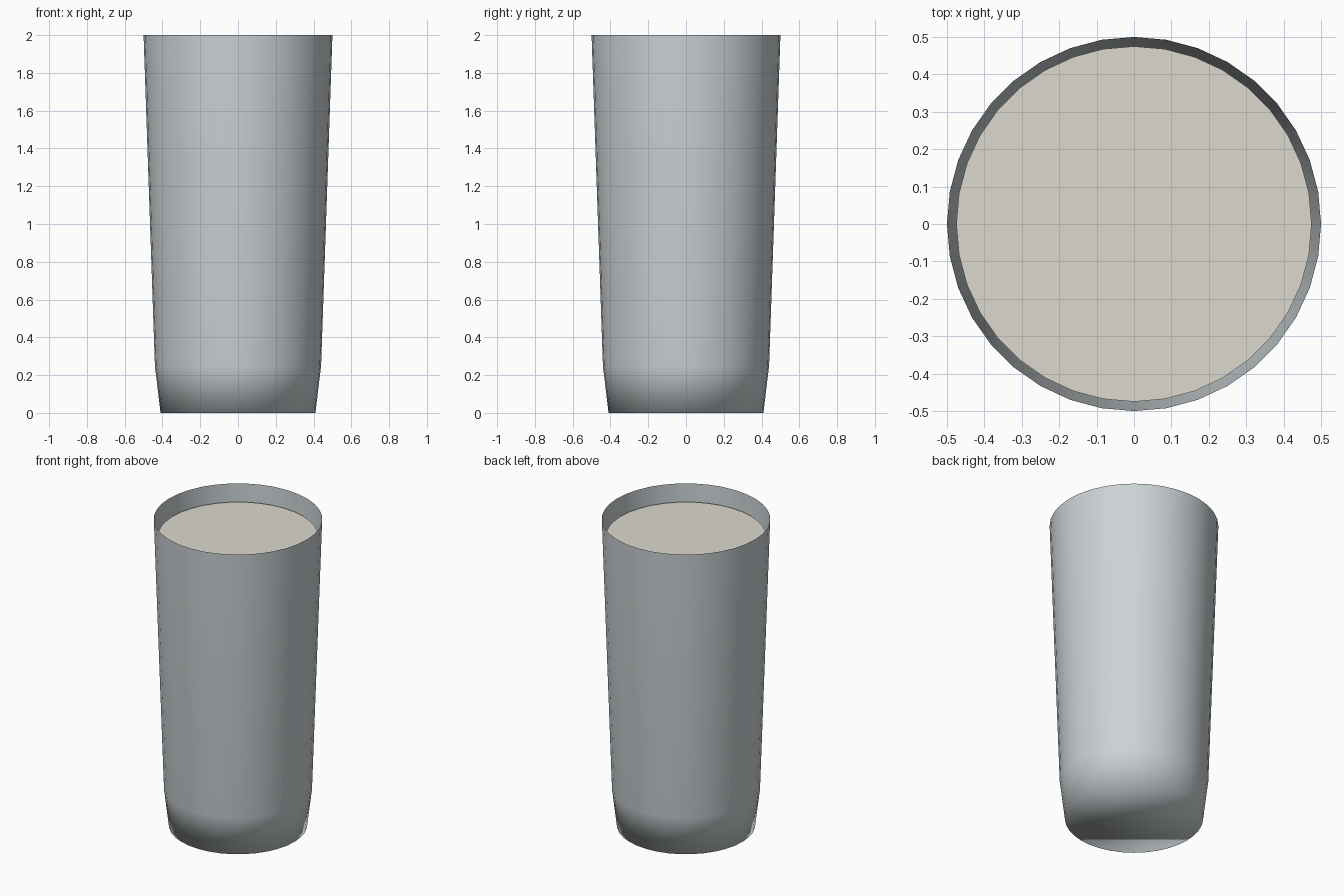
import bpy, bmesh, math

if "Cube" in bpy.data.objects:
    bpy.data.objects.remove(bpy.data.objects["Cube"])

SIDES = 36


def material(name, color):
    m = bpy.data.materials.new(name)
    m.diffuse_color = color
    m.use_nodes = True
    m.node_tree.nodes["Principled BSDF"].inputs["Base Color"].default_value = m.diffuse_color
    return m


def lathe(name, profile, mat, cap_top, smooth):
    """Stack rings from (radius, z) pairs, closed at the bottom."""
    bm = bmesh.new()
    rings = []
    for r, z in profile:
        rings.append([bm.verts.new((r * math.cos(2 * math.pi * i / SIDES),
                                    r * math.sin(2 * math.pi * i / SIDES), z))
                      for i in range(SIDES)])
    for low, high in zip(rings, rings[1:]):
        for i in range(SIDES):
            j = (i + 1) % SIDES
            bm.faces.new((low[i], low[j], high[j], high[i]))
    bm.faces.new(rings[0][::-1])
    if cap_top:
        bm.faces.new(rings[-1])
    for f in bm.faces:
        f.smooth = smooth or len(f.verts) == 4
    mesh = bpy.data.meshes.new(name)
    bm.to_mesh(mesh)
    bm.free()
    mesh.materials.append(mat)
    obj = bpy.data.objects.new(name, mesh)
    bpy.context.collection.objects.link(obj)
    return obj


# Thin tapered tumbler, open at the top, shaded softly around its base
lathe("glass", [(0.41, 0), (0.44, 0.25), (0.5, 2)],
      material("glass_grey", (0.60, 0.65, 0.67, 1)), False, True)

# Drink filling the glass just below the rim, with a small gap to the wall
lathe("drink", [(0.39, 0.03), (0.42, 0.25), (0.475, 1.89)],
      material("drink_cream", (0.72, 0.69, 0.62, 1)), True, False)
